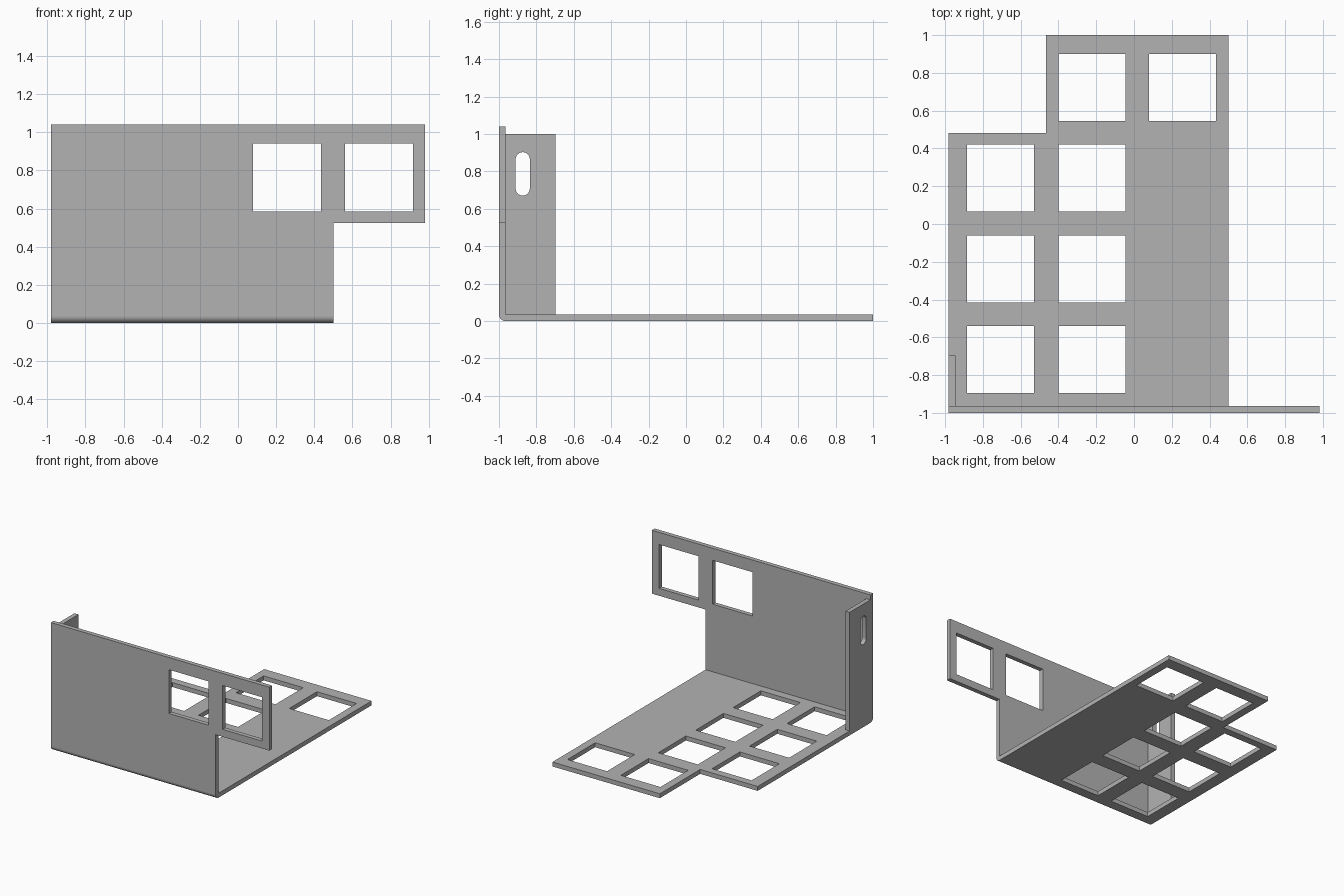
import bpy, bmesh, math
from mathutils import Matrix, Vector

cube = bpy.data.objects.get("Cube")
if cube:
    bpy.data.objects.remove(cube, do_unlink=True)

T = 0.036            # sheet thickness
LEFT, STEP, RIGHT = -0.982, 0.5, 0.982
BACK = -1 + T        # inner face of the front wall
WINDOW = 0.356       # side of the square openings

grey = bpy.data.materials.new("sheet_grey")
grey.use_nodes = True
grey.diffuse_color = (0.45, 0.45, 0.45, 1)
grey.node_tree.nodes["Principled BSDF"].inputs["Base Color"].default_value = grey.diffuse_color

# Local axes (u, v, normal) for each sheet direction
FLAT = (Vector((1, 0, 0)), Vector((0, 1, 0)), Vector((0, 0, 1)))
FACING_FRONT = (Vector((1, 0, 0)), Vector((0, 0, 1)), Vector((0, -1, 0)))
FACING_SIDE = (Vector((0, 1, 0)), Vector((0, 0, 1)), Vector((1, 0, 0)))


def square(u, v):
    h = WINDOW / 2
    return [(u - h, v - h), (u + h, v - h), (u + h, v + h), (u - h, v + h)]


def arc(u, v, radius, start, end, steps=12):
    angles = [math.radians(start + (end - start) * i / steps) for i in range(steps + 1)]
    return [(u + radius * math.cos(a), v + radius * math.sin(a)) for a in angles]


def sheet(name, outline, holes, axes, middle, thickness=T):
    """Extrude an outline with holes, centred at 'middle' along its normal."""
    curve = bpy.data.curves.new(name + "_outline", "CURVE")
    curve.dimensions, curve.fill_mode = "2D", "BOTH"
    curve.extrude = thickness / 2
    for loop in [outline] + holes:
        spline = curve.splines.new("POLY")
        spline.points.add(len(loop) - 1)
        for point, (u, v) in zip(spline.points, loop):
            point.co = (u, v, 0, 1)
        spline.use_cyclic_u = True
    helper = bpy.data.objects.new(name + "_outline", curve)
    bpy.context.collection.objects.link(helper)
    graph = bpy.context.evaluated_depsgraph_get()
    mesh = bpy.data.meshes.new_from_object(helper.evaluated_get(graph))
    bpy.data.objects.remove(helper, do_unlink=True)
    bpy.data.curves.remove(curve)

    mesh.name = name
    u, v, n = axes
    frame = Matrix((u, v, n)).transposed().to_4x4()
    frame.translation = n * middle
    mesh.transform(frame)
    bm = bmesh.new()
    bm.from_mesh(mesh)
    bmesh.ops.remove_doubles(bm, verts=bm.verts, dist=0.0001)
    bmesh.ops.recalc_face_normals(bm, faces=bm.faces)
    bm.to_mesh(mesh)
    bm.free()
    mesh.materials.clear()
    mesh.materials.append(grey)
    obj = bpy.data.objects.new(name, mesh)
    bpy.context.collection.objects.link(obj)
    bpy.ops.object.select_all(action="DESELECT")
    obj.select_set(True)
    bpy.context.view_layer.objects.active = obj
    bpy.ops.object.shade_smooth_by_angle(angle=math.radians(30))
    return obj


# Floor with a stepped corner and a grid of square windows
columns = [-0.707, -0.223, 0.257]
rows = [-0.718, -0.238, 0.243]
floor_holes = [square(x, y) for x in columns[:2] for y in rows]
floor_holes += [square(x, 0.723) for x in columns[1:]]
sheet("floor_panel",
      [(LEFT, BACK), (STEP, BACK), (STEP, 1), (-0.465, 1), (-0.465, 0.482), (LEFT, 0.482)],
      floor_holes, FLAT, T / 2)

# Front wall with an arm reaching past the floor
sheet("front_wall",
      [(LEFT, T), (STEP, T), (STEP, 0.525), (RIGHT, 0.525), (RIGHT, 1.04), (LEFT, 1.04)],
      [square(0.257, 0.763), square(0.739, 0.763)], FACING_FRONT, 1 - T / 2)

# Rounded bend joining the floor and the wall
sheet("rounded_bend", [(BACK, T)] + arc(BACK, T, T, 180, 270), [],
      FACING_SIDE, (LEFT + STEP) / 2, STEP - LEFT)

# Side flange with an upright slot
slot = arc(-0.873, 0.865, 0.038, 0, 180) + arc(-0.873, 0.709, 0.038, 180, 360)
sheet("side_flange", [(BACK, T), (-0.697, T), (-0.697, 1), (BACK, 1)], [slot],
      FACING_SIDE, LEFT + T / 2)
